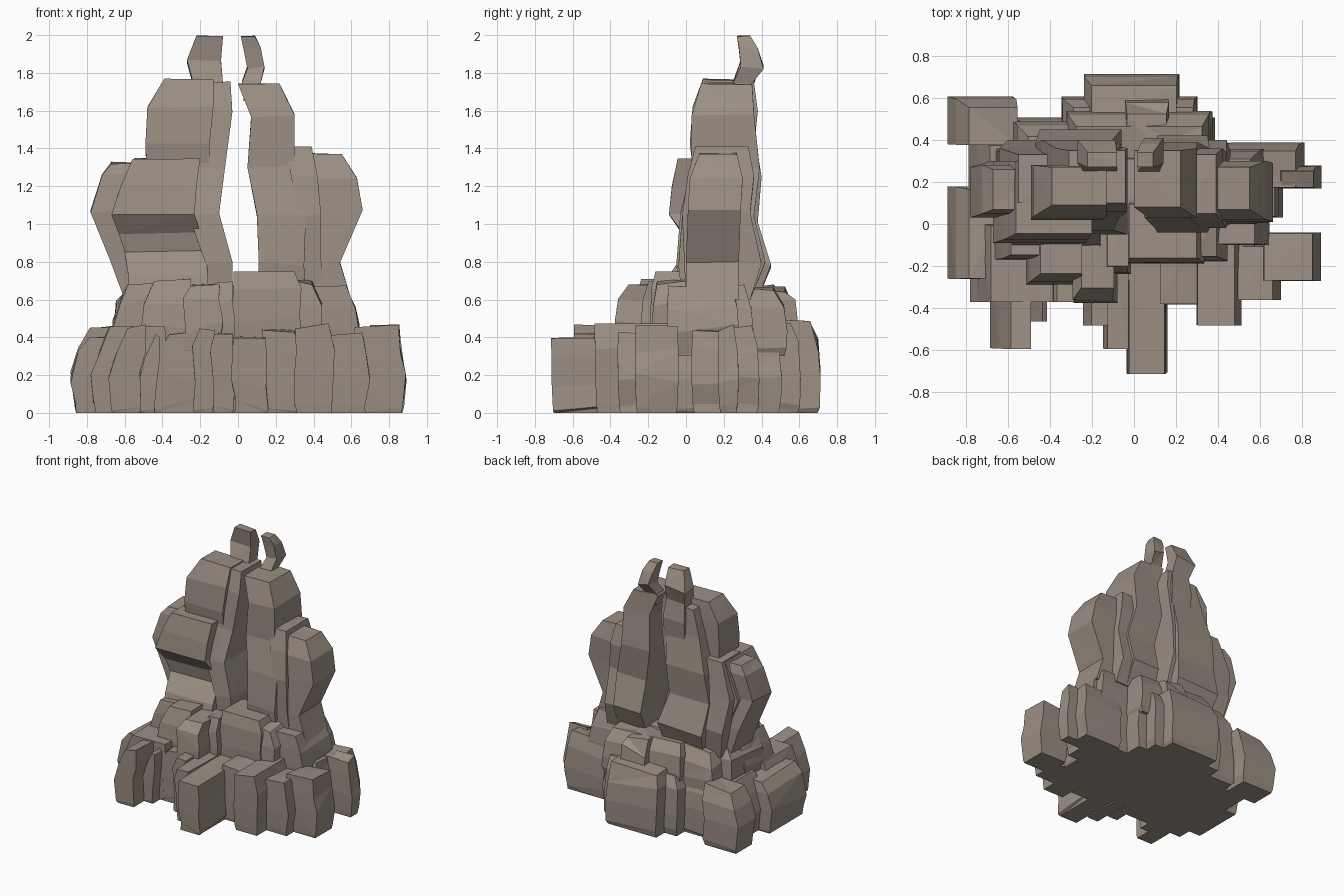
import bpy, bmesh, math, random

random.seed(4)
stone = bpy.data.materials.new("warm_grey_stone")
stone.diffuse_color = (0.33, 0.275, 0.228, 1)


def block(rings, tilt=0.02):
    """Rock column lofted through (z, x0, x1, y0, y1) rings with an uneven top."""
    bm = bmesh.new()
    loops = []
    for i, (z, x0, x1, y0, y1) in enumerate(rings):
        ends = i in (0, len(rings) - 1)
        loop = []
        for x, y in ((x0, y0), (x1, y0), (x1, y1), (x0, y1)):
            dz = 0 if i == 0 else random.uniform(-tilt, tilt if not ends else 0)
            loop.append(bm.verts.new((x, y, z + dz)))
        loops.append(loop)
    bm.faces.new(loops[0][::-1])
    bm.faces.new(loops[-1])
    for a, b in zip(loops, loops[1:]):
        for k in range(4):
            j = (k + 1) % 4
            bm.faces.new((a[k], a[j], b[j], b[k]))
    bmesh.ops.triangulate(bm, faces=bm.faces[:])
    me = bpy.data.meshes.new("block")
    bm.to_mesh(me)
    bm.free()
    return me


def add(name, me):
    ob = bpy.data.objects.new(name, me)
    bpy.context.collection.objects.link(ob)
    return ob


def rock(name, meshes):
    """Fuse overlapping blocks into one solid part."""
    ob = add(name, meshes[0])
    bm = bmesh.new()
    for m in meshes[1:]:
        bm.from_mesh(m)
    rest = bpy.data.meshes.new("rest")
    bm.to_mesh(rest)
    bm.free()
    other = add("helper", rest)
    mod = ob.modifiers.new("fuse", 'BOOLEAN')
    mod.operation, mod.object = 'UNION', other
    mod.solver, mod.use_self = 'EXACT', True
    dg = bpy.context.evaluated_depsgraph_get()
    fused = bpy.data.meshes.new_from_object(ob.evaluated_get(dg))
    ob.modifiers.clear()
    ob.data = fused
    bpy.data.objects.remove(other)
    fused.materials.clear()
    fused.materials.append(stone)
    return ob


def ledge(x0, x1, y0, y1, h, z0, leans):
    """Low block whose outer sides lean inward; leans = left, right, front, back."""
    def shifts(a, b, low, high):
        def one(edge, outward):
            amount = min(1, max(0, abs(edge) - 0.1) / 0.4) * (1 if outward else 0.3)
            return low * amount if edge < 0 else -high * amount
        return one(a, a < 0), one(b, b > 0)
    sx0, sx1 = shifts(x0, x1, *leans[:2])
    sy0, sy1 = shifts(y0, y1, *leans[2:])
    phase = 7 * (x0 + x1) / 2
    rings = []
    for t, k, inset in ((0, 0.12, 0.012), (0.1, 0.0, 0.006), (0.4, 0.05, 0),
                        (0.72, 0.3, 0), (1, 1, 0.006)):
        s = 0.012 * math.sin(8 * t + phase) * (0 < t < 1)
        rings.append((z0 + (h - z0) * t, x0 + inset + sx0 * k + s, x1 - inset + sx1 * k + s,
                      y0 + inset + sy0 * k, y1 - inset + sy1 * k))
    return block(rings, 0.035)


# Broad stepped base: x0, x1, y0, y1, height
base = [
    (-0.74, 0.60, -0.27, 0.37, 0.43), (-0.88, -0.60, -0.26, 0.18, 0.42),
    (-0.88, -0.575, 0.38, 0.61, 0.48), (-0.78, -0.55, 0.10, 0.42, 0.46),
    (-0.775, -0.40, -0.37, 0.0, 0.46), (-0.68, -0.51, -0.59, -0.1, 0.47),
    (-0.53, -0.43, -0.46, -0.1, 0.43), (-0.45, -0.18, -0.37, 0.0, 0.44),
    (-0.24, -0.12, -0.48, 0.0, 0.45), (-0.14, -0.02, -0.59, 0.0, 0.43),
    (-0.03, 0.155, -0.71, 0.0, 0.41), (0.12, 0.32, -0.38, 0.0, 0.45),
    (0.30, 0.51, -0.48, 0.0, 0.48), (0.48, 0.69, -0.36, -0.1, 0.43),
    (0.62, 0.88, -0.27, -0.04, 0.47), (0.50, 0.70, 0.03, 0.30, 0.45),
    (0.45, 0.80, 0.17, 0.39, 0.47), (0.70, 0.885, 0.17, 0.28, 0.47),
    (-0.57, 0.38, 0.2, 0.51, 0.46), (-0.35, 0.30, 0.3, 0.61, 0.48),
    (-0.24, 0.215, 0.4, 0.715, 0.50),
]
rock("base_ledges", [ledge(*b, 0, (0.09, 0.025, -0.01, 0.05)) for b in base])

# Middle shelf the towers stand on
shelf = [
    (-0.66, 0.62, -0.05, 0.36, 0.68), (-0.66, -0.45, -0.17, 0.20, 0.69),
    (-0.52, -0.25, -0.29, 0.1, 0.72), (-0.29, -0.09, -0.38, 0.1, 0.69),
    (-0.14, -0.02, -0.24, 0.1, 0.70), (-0.03, 0.34, -0.19, 0.1, 0.76),
    (0.30, 0.45, -0.18, 0.1, 0.71), (0.40, 0.64, -0.10, 0.28, 0.68),
    (-0.58, -0.25, 0.2, 0.49, 0.67), (-0.32, 0.37, 0.2, 0.54, 0.68),
    (-0.04, 0.17, 0.3, 0.60, 0.67),
]
rock("middle_shelf", [ledge(*s, 0.3, (0.07, 0.06, 0.10, 0.07)) for s in shelf])

# Left tower: (z, x0, x1, y0, y1) rings for each column
left_outer = [(0.6, -0.60, -0.35, 0.04, 0.30), (0.82, -0.68, -0.4, 0.04, 0.30),
              (1.07, -0.78, -0.45, 0.03, 0.27), (1.27, -0.72, -0.45, 0.05, 0.28),
              (1.33, -0.67, -0.45, 0.07, 0.26)]
left_step = [(0.6, -0.56, -0.3, 0.1, 0.36), (0.82, -0.60, -0.3, 0.1, 0.40),
             (1.07, -0.64, -0.3, 0.1, 0.36), (1.35, -0.55, -0.3, 0.1, 0.33)]
left_front = [(0.6, -0.58, -0.16, -0.12, 0.3), (0.72, -0.58, -0.16, -0.09, 0.3),
              (0.86, -0.60, -0.17, 0.0, 0.3),
              (0.95, -0.63, -0.20, -0.02, 0.3), (1.06, -0.67, -0.23, -0.09, 0.3),
              (1.2, -0.62, -0.22, -0.075, 0.3), (1.35, -0.56, -0.20, -0.045, 0.3)]
left_inner = [(0.6, -0.18, -0.03, -0.04, 0.34), (0.79, -0.17, -0.03, -0.05, 0.36),
              (1.05, -0.26, -0.10, -0.03, 0.35), (1.3, -0.21, -0.07, 0.03, 0.37),
              (1.6, -0.18, -0.03, 0.06, 0.36), (1.76, -0.16, -0.04, 0.10, 0.35)]
left_upper = [(1.1, -0.48, -0.16, 0.06, 0.28), (1.42, -0.49, -0.15, 0.02, 0.28),
              (1.62, -0.48, -0.13, 0.035, 0.28), (1.77, -0.39, -0.13, 0.09, 0.27)]
left_back = [(0.6, -0.42, -0.08, 0.2, 0.38), (0.78, -0.45, -0.06, 0.2, 0.45),
             (1.02, -0.47, -0.12, 0.2, 0.38), (1.25, -0.44, -0.1, 0.2, 0.40),
             (1.5, -0.37, -0.08, 0.2, 0.36), (1.72, -0.31, -0.09, 0.2, 0.35)]
left_tip = [(1.4, -0.24, -0.07, 0.24, 0.36), (1.6, -0.25, -0.06, 0.24, 0.38),
            (1.75, -0.24, -0.08, 0.25, 0.36),
            (1.86, -0.27, -0.09, 0.29, 0.40), (2.0, -0.22, -0.08, 0.27, 0.34)]
rock("left_tower", [block(r, 0.012) for r in
     (left_outer, left_step, left_front, left_inner, left_upper, left_back, left_tip)])

# Right tower
right_inner = [(0.6, 0.10, 0.36, -0.02, 0.34), (0.79, 0.11, 0.35, -0.04, 0.42),
               (1.05, 0.10, 0.36, -0.02, 0.36), (1.3, 0.05, 0.30, 0.03, 0.39),
               (1.57, 0.07, 0.30, 0.03, 0.36), (1.75, 0.0, 0.22, 0.08, 0.35)]
right_middle = [(0.6, 0.30, 0.46, 0.0, 0.34), (0.8, 0.30, 0.44, -0.01, 0.40),
                (1.05, 0.32, 0.44, -0.02, 0.34), (1.25, 0.28, 0.42, 0.01, 0.36),
                (1.41, 0.25, 0.39, 0.05, 0.33)]
right_outer = [(0.6, 0.38, 0.60, 0.0, 0.28), (0.8, 0.36, 0.54, 0.0, 0.28),
               (1.07, 0.38, 0.66, 0.01, 0.29), (1.24, 0.37, 0.63, 0.02, 0.30),
               (1.38, 0.34, 0.55, 0.07, 0.27)]
right_tip = [(1.65, 0.03, 0.12, 0.25, 0.34), (1.75, 0.02, 0.12, 0.25, 0.35),
             (1.83, 0.05, 0.14, 0.29, 0.41), (1.93, 0.03, 0.12, 0.28, 0.38),
             (2.0, 0.015, 0.09, 0.27, 0.34)]
rock("right_tower", [block(r, 0.012) for r in
     (right_inner, right_middle, right_outer, right_tip)])
